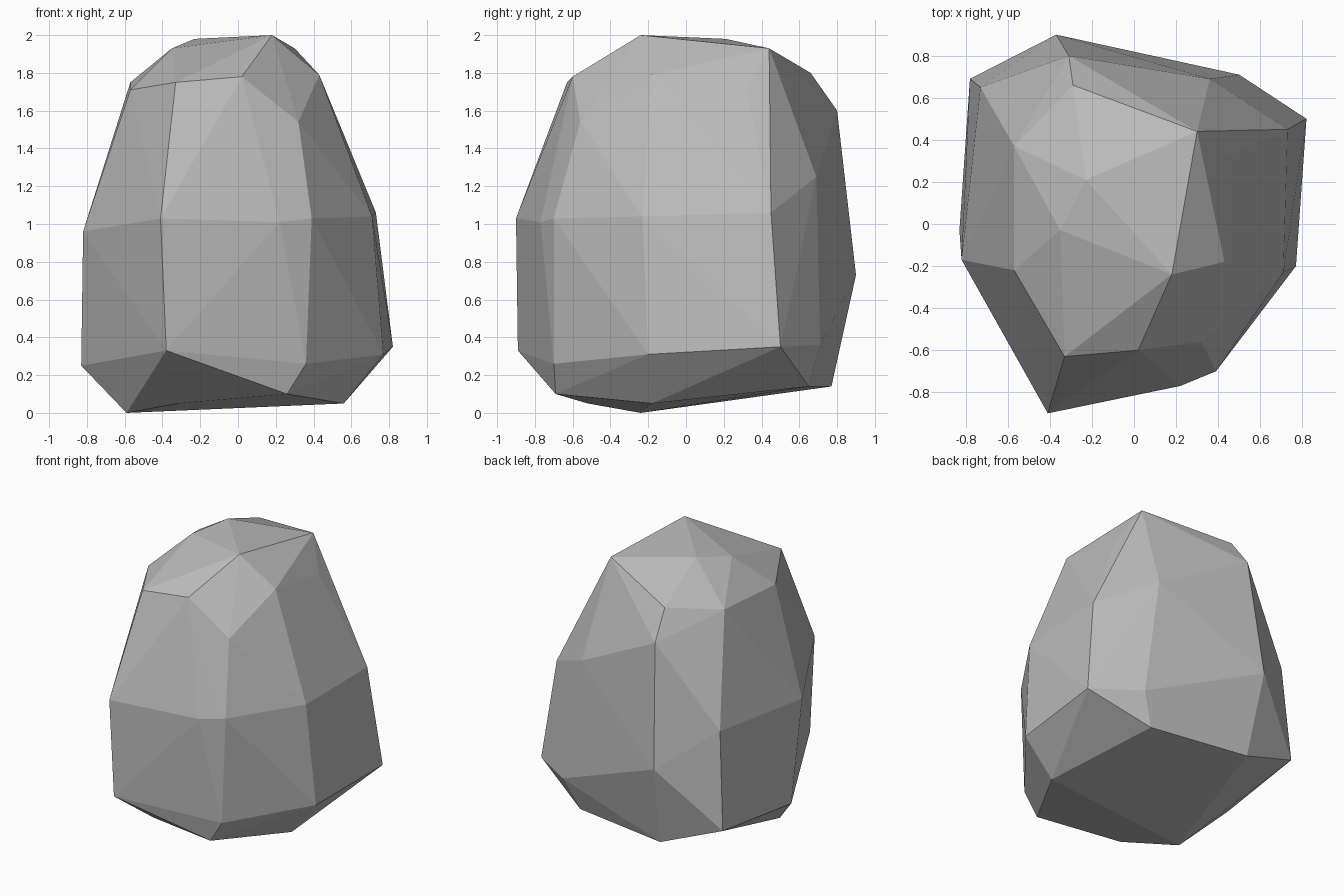
import bpy
import bmesh
from mathutils import Vector

# Remove the default cube only
default_cube = bpy.data.objects.get("Cube")
if default_cube:
    bpy.data.objects.remove(default_cube, do_unlink=True)


def flat_material(name, colour):
    """One plain colour for viewport and render."""
    material = bpy.data.materials.new(name)
    material.use_nodes = True
    material.diffuse_color = colour
    shader = material.node_tree.nodes["Principled BSDF"]
    shader.inputs["Base Color"].default_value = colour
    shader.inputs["Roughness"].default_value = 0.9
    return material


# Corner rings of the chiselled boulder, in hundredths of a unit
crown = [(18, -24, 200), (30, 44, 193), (-23, 21, 198), (-35, -3, 193)]
shoulder = [(2, -60, 178), (32, -56, 154), (43, -18, 179), (43, 32, 171),
            (-29, 66, 180), (-57, 37, 175), (-57, -22, 171), (-33, -63, 175)]
waist = [(-41, -90, 103), (22, -77, 101), (39, -70, 103), (71, -23, 104),
         (73, 45, 106), (36, 69, 125), (-31, 80, 160), (-73, 65, 101),
         (-82, -17, 96)]
skirt = [(-38, -89, 33), (36, -70, 26), (77, -20, 31), (82, 50, 35),
         (50, 71, 36), (-37, 90, 73), (-78, 69, 31), (-83, -3, 25)]
base = [(-59, -24, 0), (-32, -52, 5), (26, -69, 10), (56, -18, 5),
        (40, 65, 14), (-33, 77, 14)]


def build_boulder(name, rings, material):
    """Wrap a convex faceted skin around all the corner rings."""
    bm = bmesh.new()
    for ring in rings:
        for corner in ring:
            bm.verts.new(Vector(corner) / 100)
    hull = bmesh.ops.convex_hull(bm, input=bm.verts[:])

    # Drop any corner swallowed by the skin
    spare = set(hull["geom_interior"]) | set(hull["geom_unused"])
    loose = [item for item in spare if isinstance(item, bmesh.types.BMVert)]
    bmesh.ops.delete(bm, geom=loose, context="VERTS")

    bmesh.ops.recalc_face_normals(bm, faces=bm.faces[:])
    for face in bm.faces:
        face.smooth = False

    mesh = bpy.data.meshes.new(name)
    bm.to_mesh(mesh)
    bm.free()
    mesh.materials.append(material)
    boulder = bpy.data.objects.new(name, mesh)
    bpy.context.scene.collection.objects.link(boulder)
    return boulder


stone_grey = flat_material("stone grey", (0.5, 0.5, 0.5, 1.0))
build_boulder("boulder", [crown, shoulder, waist, skirt, base], stone_grey)
